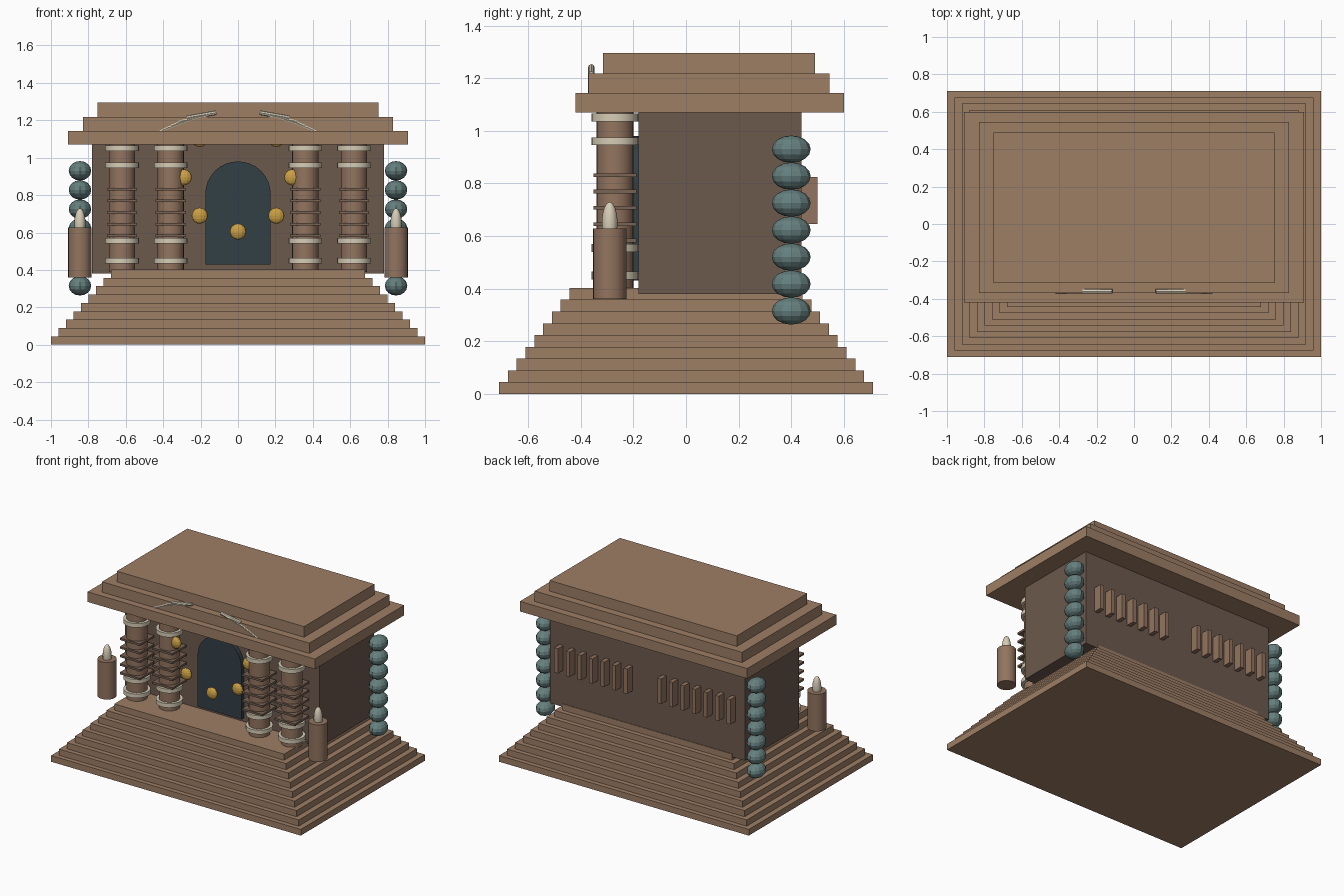
import bpy
import math

cube = bpy.data.objects.get("Cube")
if cube:
    bpy.data.objects.remove(cube, do_unlink=True)


def material(name, rgb):
    m = bpy.data.materials.new(name)
    m.use_nodes = True
    m.diffuse_color = (*rgb, 1)
    m.node_tree.nodes["Principled BSDF"].inputs["Base Color"].default_value = (*rgb, 1)
    return m


STONE = material("light brown stone", (0.34, 0.21, 0.13))
WALL = material("dark brown wall", (0.15, 0.10, 0.075))
SHAFT = material("warm brown", (0.29, 0.175, 0.115))
PLATE = material("deep brown", (0.19, 0.125, 0.09))
CREAM = material("cream", (0.68, 0.61, 0.47))
TEAL = material("teal", (0.13, 0.215, 0.21))
GOLD = material("gold", (0.60, 0.35, 0.06))
DOOR = material("slate blue", (0.032, 0.05, 0.062))


def finish(name, mat):
    ob = bpy.context.object
    ob.name = name
    ob.data.materials.append(mat)
    return ob


def box(name, mat, x0, x1, y0, y1, z0, z1):
    bpy.ops.mesh.primitive_cube_add(
        size=1, location=((x0 + x1) / 2, (y0 + y1) / 2, (z0 + z1) / 2))
    ob = finish(name, mat)
    ob.scale = (x1 - x0, y1 - y0, z1 - z0)
    return ob


def cylinder(name, mat, x, y, z0, z1, r, sides=24):
    bpy.ops.mesh.primitive_cylinder_add(
        vertices=sides, radius=r, depth=z1 - z0, location=(x, y, (z0 + z1) / 2))
    ob = finish(name, mat)
    bpy.ops.object.shade_smooth_by_angle(angle=math.radians(40))
    return ob


def ellipsoid(name, mat, loc, radii, segments=12, rings=8):
    bpy.ops.mesh.primitive_uv_sphere_add(
        segments=segments, ring_count=rings, radius=1, location=loc)
    ob = finish(name, mat)
    ob.scale = radii
    return ob


# Stepped base
STEP = 0.0447
for i in range(9):
    hx, hy = 1 - 0.04 * i, 0.71 - 0.0333 * i
    box("base_step", STONE, -hx, hx, -hy, hy, STEP * i, STEP * (i + 1))

# Hall and tiered roof
box("hall", WALL, -0.78, 0.78, -0.18, 0.44, 0.38, 1.07)
box("roof_lower", STONE, -0.91, 0.91, -0.42, 0.60, 1.07, 1.143)
box("roof_middle", STONE, -0.83, 0.83, -0.37, 0.545, 1.143, 1.218)
box("roof_upper", STONE, -0.75, 0.75, -0.315, 0.49, 1.218, 1.295)

# Arched door, extruded from its outline
outline = [(-0.175, 0.43), (0.175, 0.43)]
outline += [(0.175 * math.cos(math.pi * k / 16), 0.805 + 0.175 * math.sin(math.pi * k / 16))
            for k in range(17)]
n = len(outline)
verts = [(x, y, z) for y in (-0.212, -0.17) for x, z in outline]
faces = [list(range(n)), list(range(2 * n - 1, n - 1, -1))]
faces += [[k, k + n, (k + 1) % n + n, (k + 1) % n] for k in range(n)]
mesh = bpy.data.meshes.new("door")
mesh.from_pydata(verts, [], faces)
mesh.materials.append(DOOR)
bpy.context.collection.objects.link(bpy.data.objects.new("door", mesh))

# Ring of gold studs around the doorway
for k in range(8):
    a = math.pi * k / 4
    ellipsoid("gold_stud", GOLD,
              (0.29 * math.cos(a), -0.297, 0.895 + 0.29 * math.sin(a)),
              (0.043, 0.024, 0.043))

for side in (-1, 1):
    # Columns with cream bands and square plates
    for x in (0.36, 0.62):
        x *= side
        cylinder("column", SHAFT, x, -0.27, 0.39, 1.07, 0.07)
        for z in (0.45, 0.555, 0.96, 1.05):
            cylinder("column_band", CREAM, x, -0.27, z - 0.015, z + 0.015, 0.09)
        for k in range(5):
            z = 0.583 + 0.062 * k
            box("column_plate", PLATE, x - 0.081, x + 0.081, -0.351, -0.189,
                z - 0.007, z + 0.007)

    # Candles
    cylinder("candle", SHAFT, side * 0.845, -0.29, 0.36, 0.628, 0.063)
    flame = ellipsoid("flame", CREAM, (side * 0.845, -0.29, 0.65), (0.03, 0.03, 0.08))
    bpy.ops.object.shade_smooth()

    # Bead strings at the rear corners
    for k in range(7):
        ellipsoid("bead", TEAL, (side * 0.845, 0.40, 0.315 + 0.1025 * k),
                  (0.06, 0.074, 0.052))

    # Fanned roof feathers
    for k in range(5):
        bar = cylinder("roof_feather", CREAM, side * (0.195 + 0.043 * k), -0.36,
                       1.227 - 0.016 * k - 0.08, 1.227 - 0.016 * k + 0.08, 0.0125, 8)
        bar.rotation_euler = (0, side * math.radians(100 + 4 * k), 0)

    # Fins on the rear wall
    for k in range(7):
        x = side * (0.135 + 0.0925 * k)
        box("rear_fin", SHAFT, x - 0.015, x + 0.015, 0.43, 0.50, 0.645, 0.825)
